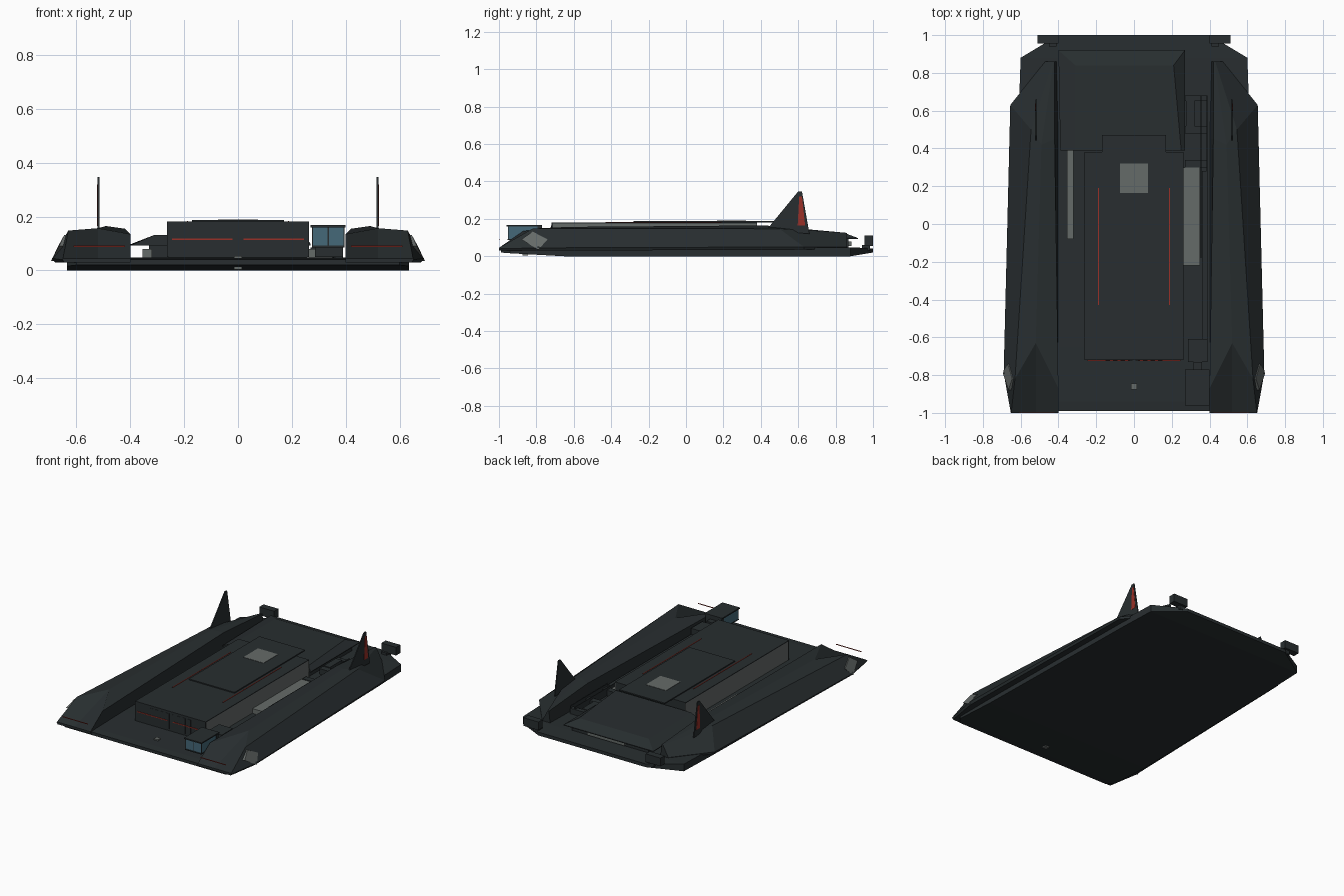
import bpy, bmesh
from mathutils import Vector


def material(name, rgb):
    m = bpy.data.materials.new(name)
    m.diffuse_color = (*rgb, 1)
    return m


DARK = material("dark_plating", (0.021, 0.027, 0.029))
GREY = material("grey_panel", (0.13, 0.145, 0.14))
RED = material("red_marking", (0.32, 0.03, 0.02))
GLASS = material("blue_glass", (0.06, 0.14, 0.19))


def finish(name, bm, mat, mirror=False):
    bmesh.ops.recalc_face_normals(bm, faces=bm.faces)
    me = bpy.data.meshes.new(name)
    bm.to_mesh(me)
    bm.free()
    me.materials.append(mat)
    ob = bpy.data.objects.new(name, me)
    bpy.context.collection.objects.link(ob)
    if mirror:
        ob.modifiers.new("mirror", 'MIRROR')
        ob.modifiers["mirror"].use_mirror_merge = False
    return ob


def loft(name, sections, mat, mirror=False):
    """Skin a row of matching closed sections and cap both ends."""
    bm = bmesh.new()
    rings = [[bm.verts.new(p) for p in s] for s in sections]
    n = len(rings[0])
    for a, b in zip(rings, rings[1:]):
        for i in range(n):
            j = (i + 1) % n
            bm.faces.new((a[i], a[j], b[j], b[i]))
    bm.faces.new(rings[0])
    bm.faces.new(rings[-1])
    return finish(name, bm, mat, mirror)


def box(name, x, y, z, mat=DARK, mirror=False):
    def ring(h):
        return [(x[0], y[0], h), (x[1], y[0], h), (x[1], y[1], h), (x[0], y[1], h)]
    return loft(name, [ring(z[0]), ring(z[1])], mat, mirror)


def side_plate(name, yz, x0, x1, mat, mirror=False):
    return loft(name, [[(x0, y, z) for y, z in yz], [(x1, y, z) for y, z in yz]], mat, mirror)


# Flat base hull, thinned at bow and stern
loft("base_hull", [[(-w, y, b), (w, y, b), (w, y, t), (-w, y, t)] for y, w, b, t in
     [(-0.99, 0.6, 0.02, 0.04), (-0.94, 0.635, 0.016, 0.045), (-0.65, 0.635, 0.0, 0.048),
      (0.60, 0.61, 0.0, 0.048), (0.88, 0.60, 0.0, 0.048), (1.0, 0.40, 0.02, 0.042)]], DARK)
box("bow_sensor", (-0.015, 0.015), (-0.875, -0.845), (0.003, 0.054), GREY)

# Faceted side pontoons
loft("side_pontoon", [
    [(.40, -1, .03), (.40, -1, .045), (.52, -1, .045), (.65, -1, .045), (.652, -1, .04), (.645, -1, .03)],
    [(.40, -.87, .035), (.40, -.87, .135), (.52, -.63, .157), (.63, -.82, .148), (.69, -.79, .045), (.68, -.79, .03)],
    [(.40, .45, .035), (.42, .45, .155), (.49, .42, .165), (.545, .50, .147), (.655, .63, .05), (.65, .63, .035)],
    [(.41, .86, .035), (.42, .86, .125), (.425, .86, .125), (.43, .86, .125), (.47, .86, .05), (.47, .86, .035)]],
    DARK, True)
box("bow_stripe", (0.42, 0.61), (-1.0, -0.997), (0.088, 0.093), RED, True)

# Diamond panel lying on the sloping outer face
diamond = [(.665, -.88, .09), (.645, -.82, .132), (.668, -.74, .09), (.694, -.79, .035)]
loft("pontoon_panel", [diamond, [(x - 0.03, y, z) for x, y, z in diamond]], GREY, True)

# Tail fins with a red outer marking
side_plate("tail_fin", [(.43, .14), (.60, .347), (.62, .347), (.66, .12)], .515, .522, DARK, True)
side_plate("fin_marking", [(.597, .165), (.605, .32), (.62, .32), (.637, .165)], .522, .524, RED, True)

# Central cargo housing, with roof, roof plate and side walls
box("central_housing", (-.258, .258), (-.715, .38), (.045, .178))
box("housing_wall", (.257, .262), (-.71, .38), (.05, .176), GREY, True)
box("housing_roof", (-.263, .263), (-.72, .38), (.176, .181))
box("roof_plate", (-.17, .17), (-.28, .47), (.18, .188))
box("roof_hatch", (-.075, .075), (.165, .32), (.187, .190), GREY)
box("roof_stripe", (.186, .190), (-.43, .19), (.18, .184), RED, True)
box("front_stripe", (.02, .245), (-.724, -.72), (.113, .118), RED, True)
box("housing_front", (-.263, .263), (-.72, -.712), (.05, .178))
for i in range(8):
    x = -.14 + i * .04
    box(f"front_slat_{i+1}", (x - .012, x + .012), (-.722, -.715), (.06, .165))

# Rear deck cover with sloping edges
loft("rear_deck", [
    [(-.39, .39, .092), (.27, .39, .092), (.27, .92, .092), (-.40, .92, .092)],
    [(-.39, .39, .097), (.27, .39, .097), (.27, .92, .097), (-.40, .92, .097)],
    [(-.31, .39, .132), (.25, .39, .132), (.21, .84, .127), (-.31, .84, .127)]], DARK)
box("rear_deck_support", (-.33, .24), (.40, .87), (.045, .093))
box("stern_vent", (-.16, .12), (.87, .885), (.055, .08), GREY)

# Control cabin at the bow and its connecting neck
box("cabin_glass", (.277, .393), (-.95, -.775), (.09, .162), GLASS)
box("cabin_roof", (.27, .40), (-.96, -.77), (.16, .168))
box("cabin_floor", (.275, .395), (-.955, -.77), (.086, .092))
box("cabin_back", (.275, .395), (-.795, -.77), (.09, .162))
for i, x in enumerate((.277, .335, .393)):
    box(f"cabin_post_{i+1}", (x - .002, x + .002), (-.952, -.948), (.09, .162))
box("cabin_neck", (.315, .36), (-.77, -.73), (.09, .14))
box("neck_joint", (.285, .39), (-.73, -.61), (.05, .13))

# Side channels: conduits, clamps and equipment boxes
box("right_conduit", (.36, .388), (-.61, .28), (.048, .09))
box("right_service_rail", (.352, .357), (-.18, .68), (.048, .1))
box("right_outer_rail", (.385, .39), (.28, .68), (.048, .1))
box("equipment_base", (.262, .35), (-.22, .30), (.047, .08), GREY)
for i, (a, b) in enumerate([(.30, .34), (.48, .52), (.65, .68)]):
    box(f"conduit_clamp_{i+1}", (.27, .388), (a, b), (.048, .085))
box("clamp_box", (.275, .32), (.52, .65), (.048, .09), DARK)
box("left_rail", (-.355, -.32), (-.08, .39), (.047, .08), GREY)

# Stern thruster boxes
box("stern_thruster", (.40, .51), (.955, 1.0), (.055, .11), DARK, True)
box("thruster_mount", (.41, .45), (.94, .985), (.03, .06), DARK, True)
